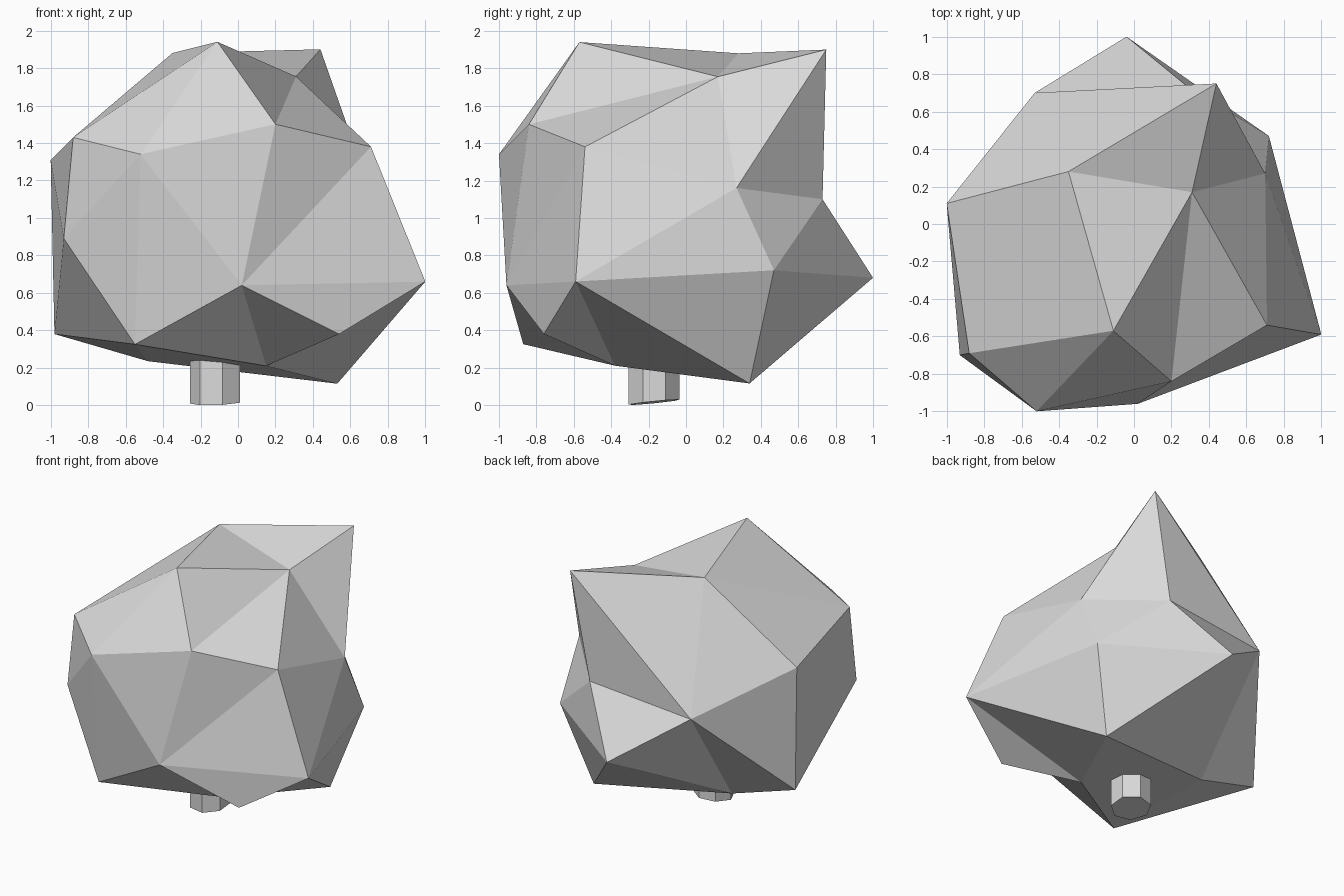
import bpy, bmesh, math
from mathutils import Vector

cube = bpy.data.objects.get("Cube")
if cube:
    bpy.data.objects.remove(cube, do_unlink=True)

# One plain grey for the whole tree
grey = bpy.data.materials.new("plain grey")
grey.use_nodes = True
colour = (0.7, 0.7, 0.7, 1)
grey.diffuse_color = colour
grey.node_tree.nodes["Principled BSDF"].inputs["Base Color"].default_value = colour


def finish(bm, name):
    """Turn a bmesh into a flat shaded object."""
    bmesh.ops.recalc_face_normals(bm, faces=bm.faces[:])
    mesh = bpy.data.meshes.new(name)
    bm.to_mesh(mesh)
    bm.free()
    mesh.materials.append(grey)
    obj = bpy.data.objects.new(name, mesh)
    bpy.context.scene.collection.objects.link(obj)
    return obj


# Canopy: corner points of the faceted crown
corners = dict(
    # crown
    C=(.44, .75, 1.9), E=(-.35, .28, 1.88), F=(.31, .17, 1.755), G=(-.11, -.57, 1.94),
    # shoulders
    D=(-1, .11, 1.31), H=(.2, -.84, 1.5), I=(.71, -.54, 1.38), L=(-.52, -1, 1.34),
    N=(-.88, -.69, 1.43),
    # waist
    A=(-.04, 1, .68), B=(-.53, .7, 1.02), J=(1, -.59, .66), K=(.02, -.96, .64),
    M=(-.93, -.7, .89), O=(.7, .27, 1.16), P=(.72, .47, .72), Q=(.29, .73, 1.1),
    # underside
    R=(-.98, .1, .38), U=(-.55, -.87, .325), V=(.15, -.38, .21), W=(.53, .34, .115),
    X=(-.48, .14, .235),
)

# Ridge lines running from corner to corner over the crown
ridges = ("BDEGHIOQB", "DNGFOPQAB", "BECFIKLMD", "NEFHKJOCB", "HLNMRD",
          "GLUMRXAWPA", "BRUXB", "KUVXWVK", "VJW", "IJP", "CQ")
links = {frozenset(pair) for line in ridges for pair in zip(line, line[1:])}


def linked(p, q):
    return frozenset((p, q)) in links


# Every three ridges that close a loop make one facet
bm = bmesh.new()
verts = {key: bm.verts.new(co) for key, co in corners.items()}
names = sorted(corners)
for a in names:
    for b in names:
        for c in names:
            if a < b < c and linked(a, b) and linked(b, c) and linked(a, c):
                bm.faces.new((verts[a], verts[b], verts[c]))

# Pull a blunt point out of the low front facet
low_facet = bm.faces.get([verts[key] for key in "KJV"])
poked = bmesh.ops.poke(bm, faces=[low_facet])
poked["verts"][0].co = Vector((.54, -.76, .38))
finish(bm, "canopy")

# Trunk: a short seven sided post with a slightly slanted foot
bm = bmesh.new()
sides, radius = 7, .14
centre = Vector((-.115, -.17, 0))
foot = []
for i in range(sides):
    angle = math.pi * (2 * i + 1) / sides
    x, y = radius * math.cos(angle), radius * math.sin(angle)
    foot.append(bm.verts.new(centre + Vector((x, y, .0145 + .1 * y + .04 * x))))
base = bm.faces.new(foot)
top = bmesh.ops.extrude_face_region(bm, geom=[base], use_keep_orig=True)["geom"]
for v in top:
    if isinstance(v, bmesh.types.BMVert):
        v.co.z = .4
finish(bm, "trunk")
